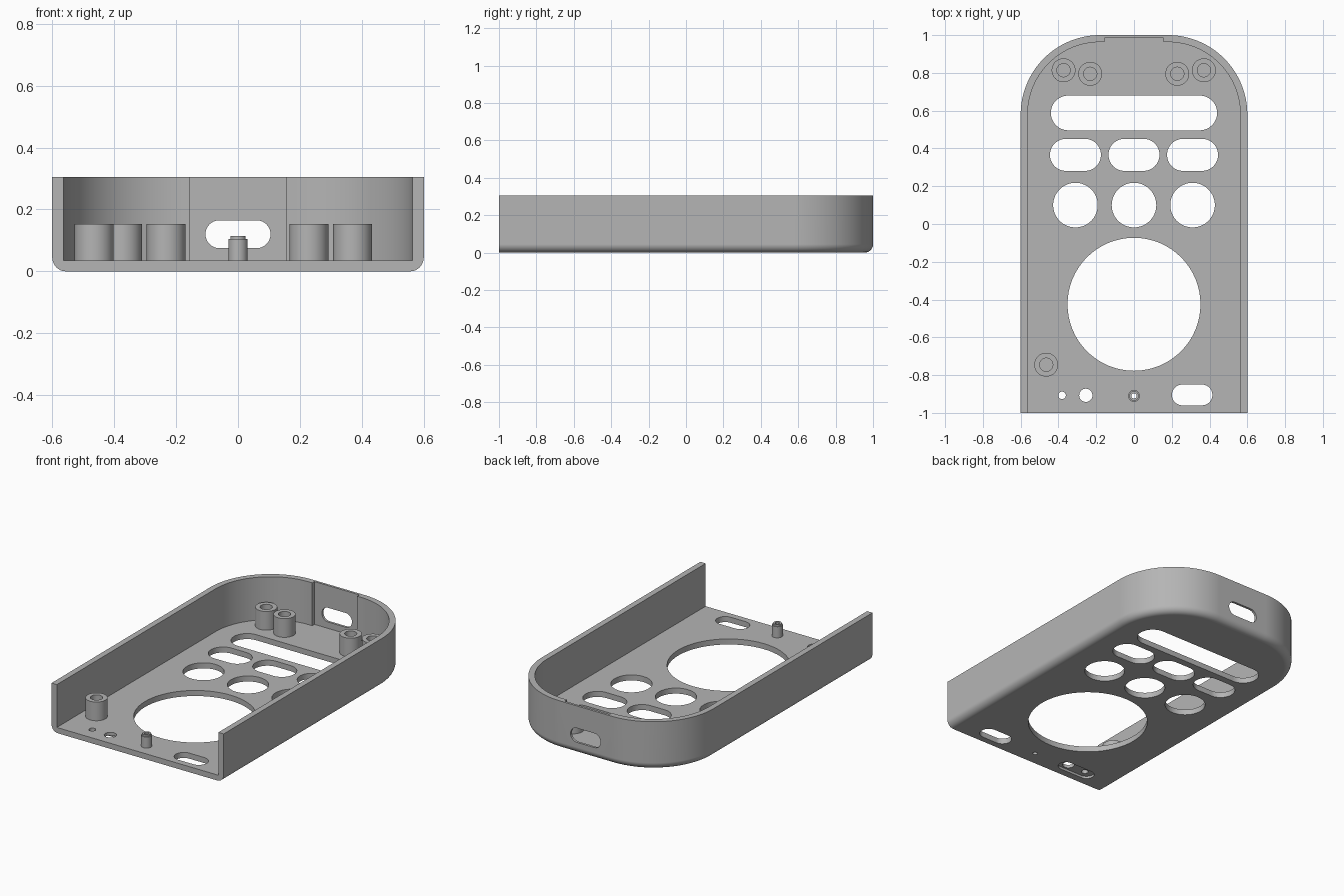
import bpy, bmesh
from math import sin, cos, pi
from mathutils import Matrix

FLOOR, TOP, WALL, FILLET = 0.035, 0.305, 0.037, 0.045

cube = bpy.data.objects.get("Cube")
if cube:
    bpy.data.objects.remove(cube, do_unlink=True)

grey = bpy.data.materials.new("plain grey")
grey.use_nodes = True
grey.diffuse_color = (0.46, 0.46, 0.46, 1)
grey.node_tree.nodes["Principled BSDF"].inputs["Base Color"].default_value = grey.diffuse_color


def loft(name, rings, matrix=Matrix(), tube=False):
    """Skin a stack of equal rings; cap both ends, or join last to first for a tube."""
    bm = bmesh.new()
    loops = [[bm.verts.new(p) for p in ring] for ring in rings]
    pairs = list(zip(loops, loops[1:]))
    if tube:
        pairs.append((loops[-1], loops[0]))
    else:
        bm.faces.new(loops[0])
        bm.faces.new(loops[-1])
    for a, b in pairs:
        for i in range(len(a)):
            bm.faces.new((a[i - 1], a[i], b[i], b[i - 1]))
    bmesh.ops.remove_doubles(bm, verts=bm.verts, dist=1e-5)
    bmesh.ops.transform(bm, matrix=matrix, verts=bm.verts)
    bmesh.ops.recalc_face_normals(bm, faces=bm.faces)
    mesh = bpy.data.meshes.new(name)
    bm.to_mesh(mesh)
    bm.free()
    mesh.materials.append(grey)
    obj = bpy.data.objects.new(name, mesh)
    bpy.context.collection.objects.link(obj)
    return obj


def rounded(cx, cy, hw, hh, r, z):
    """Rounded rectangle ring; a slot when r equals hh, a circle when all match."""
    pts = []
    for q, (sx, sy) in enumerate(((1, 1), (-1, 1), (-1, -1), (1, -1))):
        for k in range(17):
            a = (q + k / 16) * pi / 2
            pts.append((cx + sx * (hw - r) + r * cos(a), cy + sy * (hh - r) + r * sin(a), z))
    return pts


def outline(inset, z, front=-1.0):
    """Case plan: square open front, two large rounded back corners."""
    r, c = 0.42 - inset, (0.18, 0.58)
    arc = [(r * cos(k * pi / 64), r * sin(k * pi / 64)) for k in range(33)]
    right = [(c[0] + x, c[1] + y, z) for x, y in arc]
    left = [(-x, y, z) for x, y, z in reversed(right)]
    return [(0.6 - inset, front, z)] + right + left + [(inset - 0.6, front, z)]


def cut(target, cutter):
    cutter.hide_render = True
    mod = target.modifiers.new("cut", "BOOLEAN")
    mod.operation, mod.solver, mod.object = "DIFFERENCE", "EXACT", cutter
    bpy.context.view_layer.objects.active = target
    bpy.ops.object.modifier_apply(modifier=mod.name)
    bpy.data.objects.remove(cutter, do_unlink=True)


def smooth(obj):
    bpy.ops.object.select_all(action="DESELECT")
    obj.select_set(True)
    bpy.context.view_layer.objects.active = obj
    bpy.ops.object.shade_smooth_by_angle(angle=pi / 6)


# Case body with a rounded lower edge
rings = []
for k in range(9):
    a = k / 8 * pi / 2
    rings.append(outline(FILLET * (1 - sin(a)), FILLET * (1 - cos(a))))
case = loft("case_shell", rings + [outline(0, TOP)])

# Inner cavity, open at the front and top, with a thinner panel in the back wall
cut(case, loft("cavity", [outline(WALL, FLOOR, -1.2), outline(WALL, 0.5, -1.2)]))
cut(case, loft("back_panel", [[(x, y, z) for x, y in
    ((-0.157, 0.9), (0.157, 0.9), (0.157, 0.985), (-0.157, 0.985))] for z in (FLOOR, 0.5)]))

# Floor openings: centre x, centre y, half width, half height
openings = [(0, -0.425, 0.352, 0.352), (0, 0.588, 0.44, 0.092),
            (-0.381, -0.907, 0.02, 0.02), (-0.255, -0.907, 0.035, 0.035),
            (0, -0.91, 0.014, 0.014), (0.308, -0.905, 0.107, 0.055)]
for x in (-0.31, 0, 0.31):
    openings += [(x, 0.1, 0.118, 0.118), (x, 0.366, 0.135, 0.085)]
for x, y, hw, hh in openings:
    cut(case, loft("opening", [rounded(x, y, hw, hh, hh, z) for z in (-0.1, 0.1)]))

# Shallow recess under the two small holes
cut(case, loft("recess", [rounded(-0.315, -0.907, 0.125, 0.046, 0.046, z) for z in (-0.1, 0.015)]))

# Connector slot through the back wall
turn = Matrix.Rotation(pi / 2, 4, "X")
cut(case, loft("back_slot", [rounded(0, 0.12, 0.105, 0.045, 0.045, z) for z in (-1.2, -0.9)], turn))
smooth(case)
weighted = case.modifiers.new("even shading", "WEIGHTED_NORMAL")
weighted.keep_sharp = True


def post(name, x, y, profile):
    smooth(loft(name, [rounded(x, y, r, r, r, z) for r, z in profile], tube=True))


# Hollow screw posts
boss = [(0.063, FLOOR), (0.063, 0.153), (0.035, 0.153), (0.035, FLOOR)]
for name, x, y in (("outer_right", -0.373, 0.814), ("inner_right", -0.232, 0.795),
                   ("inner_left", 0.229, 0.795), ("outer_left", 0.37, 0.814),
                   ("front_right", -0.465, -0.745)):
    post(name + "_screw_post", x, y, boss)

# Small stepped pin at the front
post("front_pin", 0, -0.91, [(0.031, FLOOR), (0.031, 0.105), (0.025, 0.105),
                             (0.025, 0.115), (0.014, 0.115), (0.014, FLOOR)])
